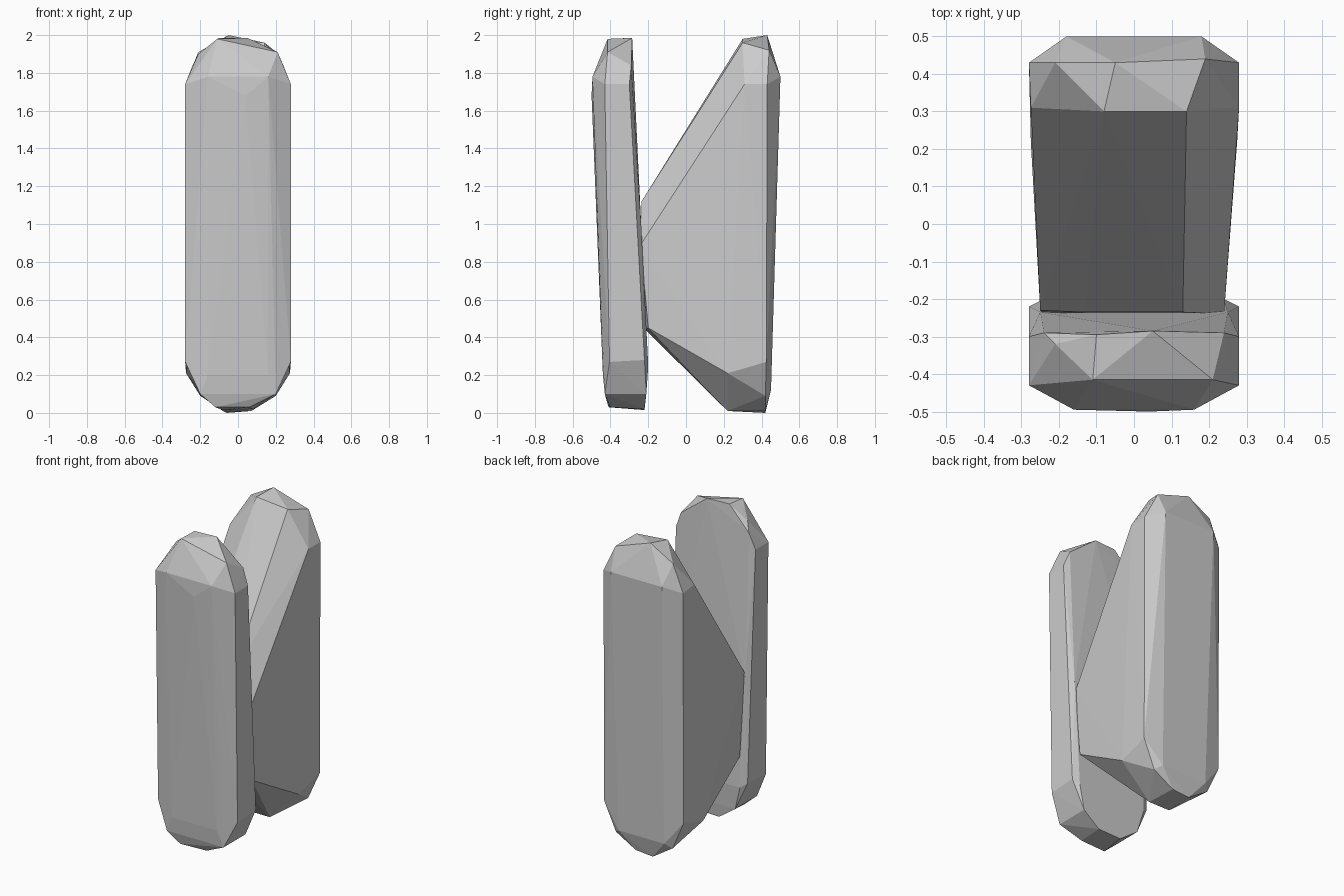
import bpy, bmesh


def hull(name, pairs, singles):
    """Faceted convex block from left/right mirrored points plus single points."""
    bm = bmesh.new()
    for x, y, z in pairs:
        for s in (-1, 1):
            bm.verts.new((s * x, y, z))
    for p in singles:
        bm.verts.new(p)
    res = bmesh.ops.convex_hull(bm, input=bm.verts[:])
    junk = {g for g in res["geom_interior"] + res["geom_unused"]
            if isinstance(g, bmesh.types.BMVert)}
    bmesh.ops.delete(bm, geom=list(junk), context='VERTS')
    bmesh.ops.dissolve_limit(bm, angle_limit=0.01, verts=bm.verts[:], edges=bm.edges[:])
    bmesh.ops.recalc_face_normals(bm, faces=bm.faces[:])
    me = bpy.data.meshes.new(name)
    bm.to_mesh(me)
    bm.free()
    ob = bpy.data.objects.new(name, me)
    bpy.context.collection.objects.link(ob)
    return ob


# Front slab: leaning plate with chamfered rounded ends
hull("front_slab",
     [(0.16, -0.495, 1.78), (0.16, -0.44, 0.20),      # front face
      (0.28, -0.43, 1.74), (0.28, -0.405, 0.27),      # side, front edge
      (0.28, -0.30, 1.74), (0.28, -0.22, 0.28),       # side, back edge
      (0.24, -0.285, 1.74), (0.25, -0.235, 0.95),     # back face
      (0.24, -0.20, 0.25),
      (0.24, -0.29, 1.84),                            # top bevel
      (0.20, -0.43, 0.10), (0.20, -0.21, 0.10)],      # bottom bevel
     [(-0.11, -0.415, 1.98), (0.21, -0.415, 1.91),
      (-0.10, -0.295, 1.985), (0.05, -0.285, 1.985), (-0.21, -0.32, 1.90),
      (0.04, -0.50, 1.68),
      (-0.12, -0.41, 0.03), (0.06, -0.40, 0.03),
      (-0.08, -0.22, 0.015), (0.08, -0.22, 0.02)])

# Rear wedge: tall back with a sloping front running down to the slab
hull("rear_wedge",
     [(0.18, 0.50, 1.78), (0.16, 0.45, 0.12),         # back face
      (0.28, 0.43, 1.74), (0.28, 0.425, 0.27),        # side, back edge
      (0.275, 0.22, 0.21),                            # side, bottom edge
      (0.24, -0.24, 0.89), (0.24, -0.20, 0.45),       # nose sides
      (0.13, -0.235, 1.12), (0.12, -0.215, 0.44),     # nose
      (0.20, 0.42, 0.09)],                            # bottom bevel
     [(0.28, 0.31, 1.74), (-0.275, 0.31, 1.75),
      (-0.05, 0.43, 2.00), (0.19, 0.44, 1.92), (-0.21, 0.43, 1.91),
      (-0.08, 0.30, 1.98), (0.14, 0.30, 1.96), (-0.25, -0.23, 0.98),
      (-0.08, 0.22, 0.01), (0.07, 0.22, 0.01),
      (-0.06, 0.42, 0.00), (0.06, 0.42, 0.01)])
